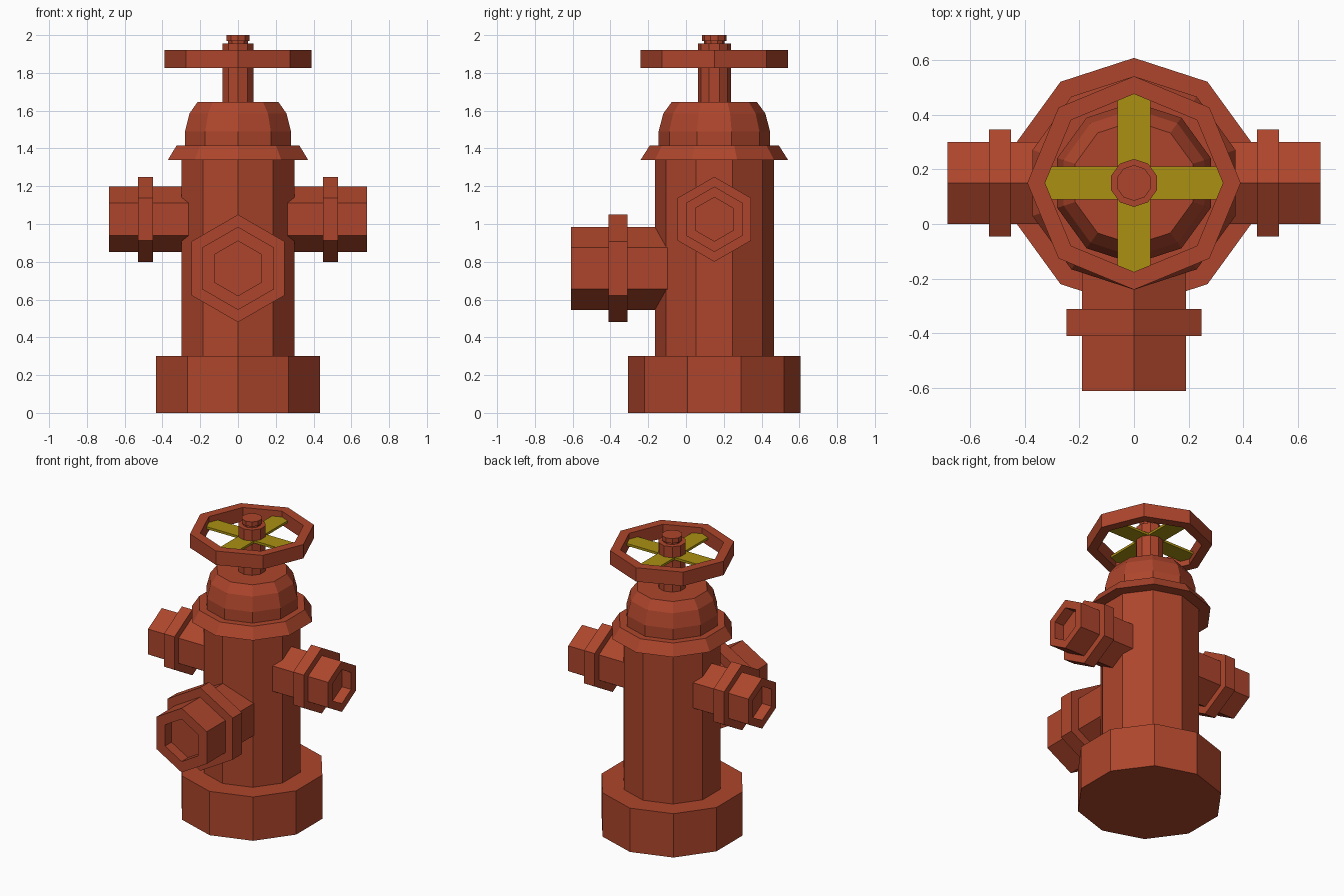
import bpy, bmesh
from math import cos, sin, pi, radians
from mathutils import Matrix

if "Cube" in bpy.data.objects:
    bpy.data.objects.remove(bpy.data.objects["Cube"])

AXIS_Y = 0.15


def material(name, color):
    m = bpy.data.materials.new(name)
    m.diffuse_color = color
    m.use_nodes = True
    m.node_tree.nodes["Principled BSDF"].inputs["Base Color"].default_value = m.diffuse_color
    return m


RED = material("red_paint", (0.42, 0.06, 0.025, 1))
YELLOW = material("yellow_paint", (0.40, 0.28, 0.006, 1))


def finish(name, bm, mat):
    bmesh.ops.recalc_face_normals(bm, faces=bm.faces)
    mesh = bpy.data.meshes.new(name)
    bm.to_mesh(mesh)
    bm.free()
    mesh.materials.append(mat)
    ob = bpy.data.objects.new(name, mesh)
    bpy.context.collection.objects.link(ob)
    return ob


def lathe(name, profile, sides, z=0.0, rot=None, ring=False):
    """Revolve (radius, height) points; ends are capped unless it is a ring."""
    bm = bmesh.new()
    loops = []
    for r, h in profile:
        angles = [pi / 2 + 2 * pi * i / sides for i in range(sides)]
        loops.append([bm.verts.new((r * cos(a), r * sin(a), h)) for a in angles])
    pairs = list(zip(loops, loops[1:]))
    if ring:
        pairs.append((loops[-1], loops[0]))
    else:
        bm.faces.new(loops[0])
        bm.faces.new(loops[-1])
    for a, b in pairs:
        for i in range(sides):
            j = (i + 1) % sides
            bm.faces.new((a[i], a[j], b[j], b[i]))
    bm.transform(Matrix.Translation((0, AXIS_Y, z)) @ (rot or Matrix()))
    return finish(name, bm, RED)


def outlet(name, z, turn, r, collar_r, hole_r, c0, c1, end):
    """Hexagonal nozzle with collar and recessed mouth, pointing sideways."""
    rot = Matrix.Rotation(radians(turn), 4, 'Z') @ Matrix.Rotation(pi / 2, 4, 'X')
    profile = [(r, 0.15), (r, c0), (collar_r, c0), (collar_r, c1), (r, c1),
               (r, end), (hole_r, end), (hole_r, end - 0.07)]
    lathe(name, profile, 6, z, rot)


# Foot, barrel and domed bonnet with flared flange
lathe("base", [(0.457, 0), (0.457, 0.3)], 10)
lathe("barrel", [(0.315, 0.29), (0.315, 1.35)], 10)
lathe("bonnet", [(0.39, 1.34), (0.342, 1.415), (0.295, 1.415), (0.295, 1.49),
                 (0.27, 1.585), (0.226, 1.645)], 10)

# Outlets: one large at the front, two small at the sides
outlet("front_outlet", 0.765, 0, 0.22, 0.285, 0.145, 0.46, 0.56, 0.76)
for side, turn in (("right", 90), ("left", -90)):
    outlet(side + "_outlet", 1.025, turn, 0.173, 0.225, 0.116, 0.45, 0.53, 0.682)

# Valve stem with top nut
lathe("stem", [(0.0875, 1.64), (0.0875, 1.955), (0.055, 1.955),
               (0.055, 1.968), (0.065, 1.968), (0.065, 2.0)], 10)

# Hand wheel: octagonal rim and four flat spokes
lathe("wheel_rim", [(0.39, 1.825), (0.39, 1.92), (0.325, 1.92), (0.325, 1.825)],
      8, ring=True)
for i in range(4):
    bm = bmesh.new()
    bmesh.ops.create_cube(bm, size=1)
    bm.transform(Matrix.Translation((0, AXIS_Y, 1.872))
                 @ Matrix.Rotation(i * pi / 2, 4, 'Z')
                 @ Matrix.Translation((0.195, 0, 0))
                 @ Matrix.Diagonal((0.27, 0.12, 0.016, 1)))
    finish("wheel_spoke_%d" % (i + 1), bm, YELLOW)
